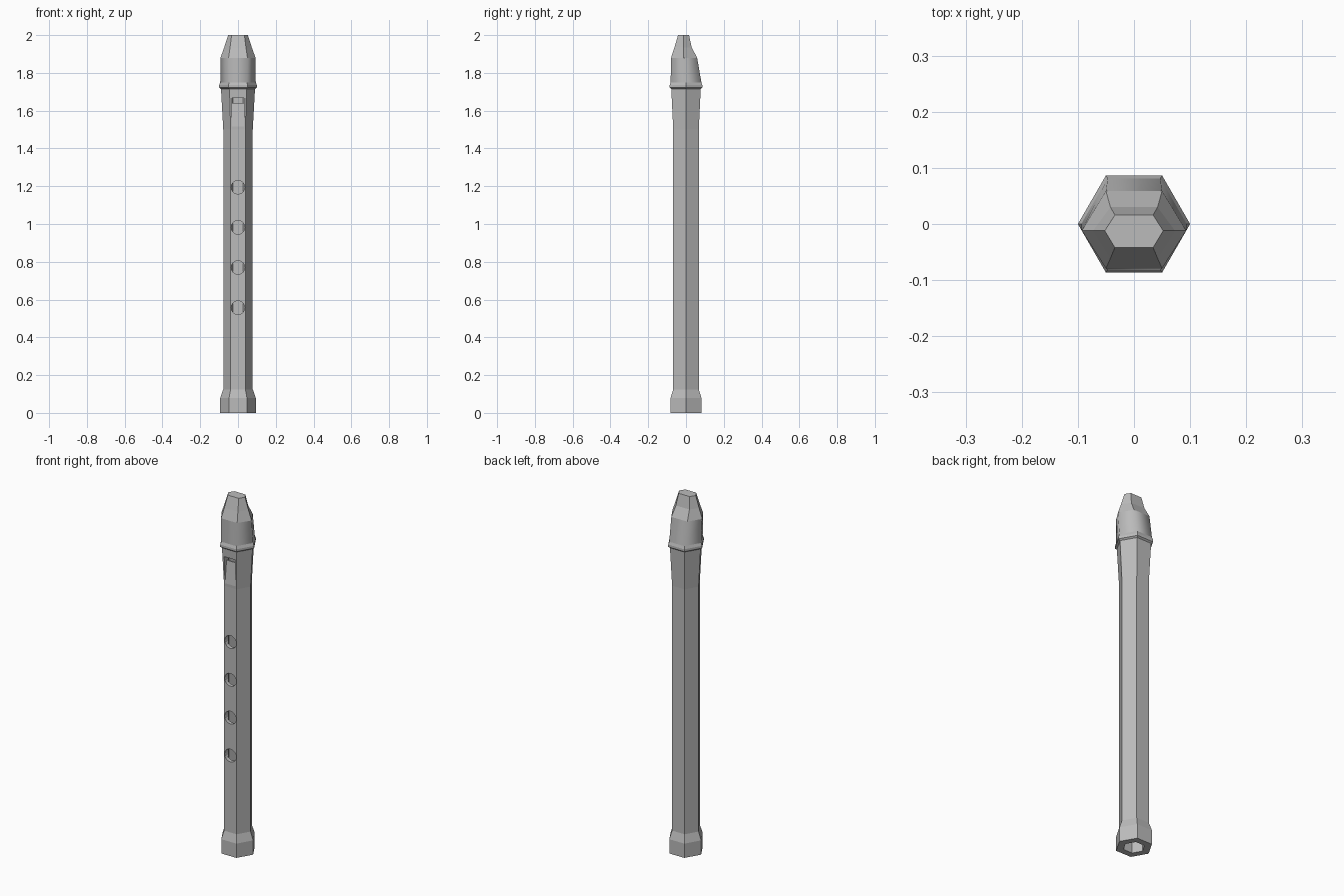
import bpy, bmesh, math
from mathutils import Matrix

cube = bpy.data.objects.get("Cube")
if cube:
    bpy.data.objects.remove(cube)

grey = bpy.data.materials.new("plain_grey")
grey.use_nodes = True
grey.diffuse_color = (0.5, 0.5, 0.5, 1)
grey.node_tree.nodes["Principled BSDF"].inputs["Base Color"].default_value = (0.5, 0.5, 0.5, 1)


def finish(bm, name):
    bmesh.ops.recalc_face_normals(bm, faces=bm.faces)
    mesh = bpy.data.meshes.new(name)
    bm.to_mesh(mesh)
    bm.free()
    mesh.materials.append(grey)
    obj = bpy.data.objects.new(name, mesh)
    bpy.context.collection.objects.link(obj)
    return obj


def hexagon(z, r):
    """Regular section: height, corner x, flat x, front y, back y, corner y."""
    a = r * math.cos(math.pi / 6)
    return (z, r, r / 2, -a, a, 0)


def loft(name, sections, smooth_above=None, smooth_below=None):
    bm = bmesh.new()
    rings = []
    for z, x, xf, front, back, mid in sections:
        points = [(x, mid), (xf, back), (-xf, back), (-x, mid), (-xf, front), (xf, front)]
        rings.append([bm.verts.new((px, py, z)) for px, py in points])
    for low, high in zip(rings, rings[1:]):
        for i in range(6):
            j = (i + 1) % 6
            face = bm.faces.new((low[i], low[j], high[j], high[i]))
            if smooth_above is not None:
                face.smooth = smooth_above < face.calc_center_median().z < smooth_below
    bm.faces.new(rings[0])
    bm.faces.new(rings[-1])
    return finish(bm, name)


# Six-sided tube with flared foot, collar and slanted mouthpiece
tube = loft("recorder_body", [
    hexagon(0, 0.094), hexagon(0.08, 0.094), hexagon(0.125, 0.078),
    hexagon(1.5, 0.078), hexagon(1.715, 0.09),
    hexagon(1.722, 0.1), hexagon(1.735, 0.1), hexagon(1.75, 0.094),
    (1.88, 0.093, 0.05, -0.079, 0.059, -0.012),
    (1.935, 0.073, 0.042, -0.061, 0.03, -0.012),
    (2.0, 0.052, 0.034, -0.042, 0.016, -0.012),
], 1.75, 1.88)

# Hollow bore, open at the foot
bore = loft("bore_cutter", [hexagon(-0.05, 0.055), hexagon(1.668, 0.055)])

# Finger holes along the front
bm = bmesh.new()
for k in range(4):
    place = Matrix.Translation((0, -0.07, 0.557 + 0.2125 * k)) @ Matrix.Rotation(math.pi / 2, 4, 'X')
    bmesh.ops.create_cone(bm, cap_ends=True, segments=16, radius1=0.036,
                          radius2=0.036, depth=0.1, matrix=place)
holes = finish(bm, "finger_hole_cutter")

# Sounding window with a ramp below it
bm = bmesh.new()
profile = [(-0.15, 1.668), (-0.03, 1.668), (-0.03, 1.64), (-0.054, 1.64), (-0.069, 1.51), (-0.15, 1.51)]
face = bm.faces.new([bm.verts.new((-0.033, y, z)) for y, z in profile])
side = bmesh.ops.extrude_face_region(bm, geom=[face])["geom"]
bmesh.ops.translate(bm, vec=(0.066, 0, 0), verts=[v for v in side if isinstance(v, bmesh.types.BMVert)])
window = finish(bm, "window_cutter")

for cutter in (bore, holes, window):
    mod = tube.modifiers.new(cutter.name, 'BOOLEAN')
    mod.operation = 'DIFFERENCE'
    mod.solver = 'EXACT'
    mod.object = cutter
    cutter.hide_render = True
    cutter.hide_viewport = True
